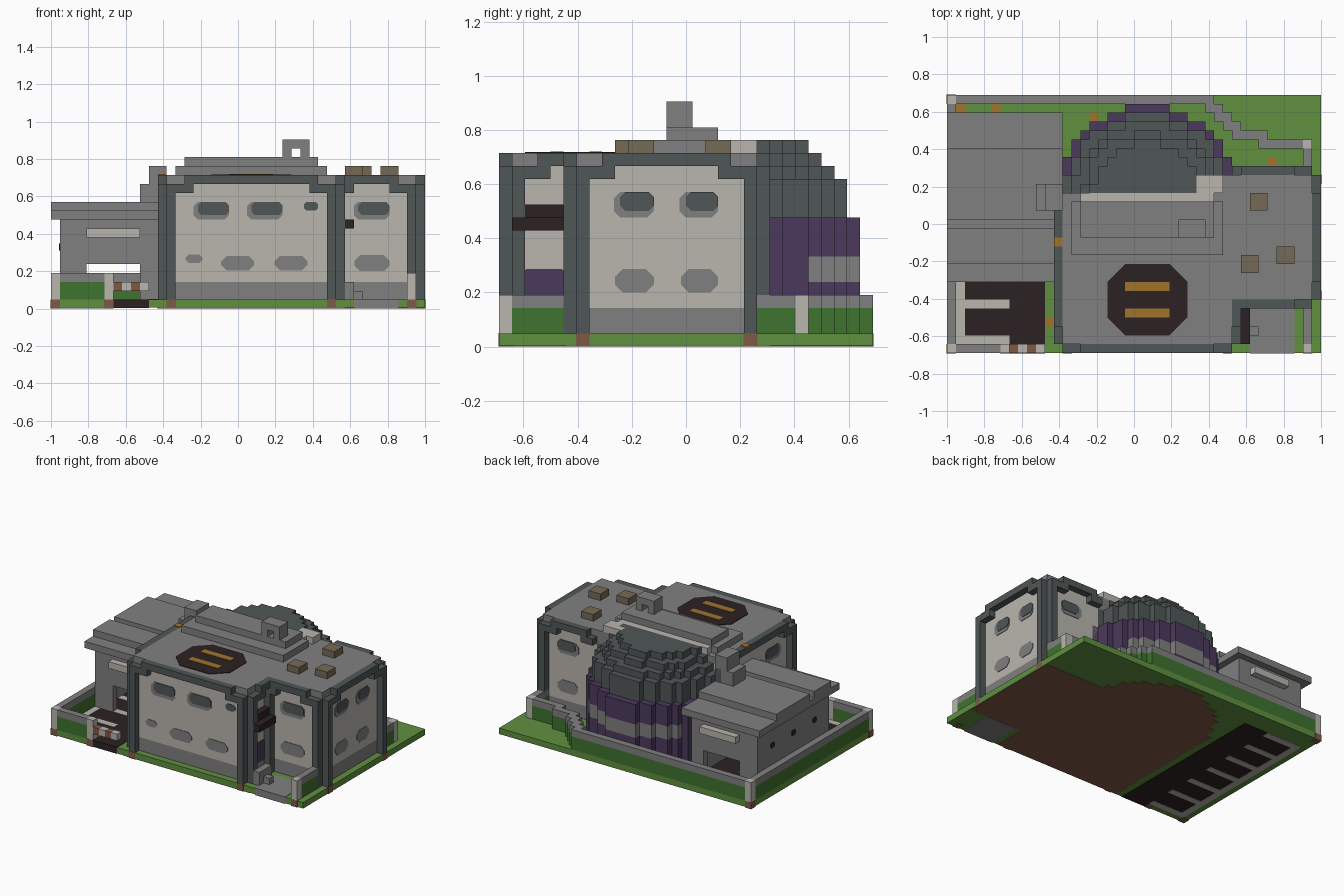
import bpy, bmesh, math
from mathutils import Matrix, Vector

cube = bpy.data.objects.get("Cube")
if cube:
    bpy.data.objects.remove(cube, do_unlink=True)

V = 2 / 42                      # block size
MID = Vector((21, 14.5, 0))     # block grid centre


def material(name, hexa):
    rgb = [int(hexa[i:i + 2], 16) / 255 for i in (0, 2, 4)]
    col = [c / 12.92 if c < 0.04 else ((c + 0.055) / 1.055) ** 2.4 for c in rgb] + [1]
    m = bpy.data.materials.new(name)
    m.use_nodes = True
    m.diffuse_color = col
    node = m.node_tree.nodes["Principled BSDF"]
    node.inputs["Base Color"].default_value = col
    node.inputs["Roughness"].default_value = 0.9
    return m


GRASS = material("grass", "609040")
HEDGE = material("hedge", "3E732D")
SLATE = material("slate", "505657")
GREY = material("grey", "808080")
PALE = material("pale", "BAB6AF")
DARK = material("dark", "2C2222")
PURPLE = material("purple", "4B3A5C")
TAN = material("tan", "766A56")
ORANGE = material("orange", "A0742A")
BROWN = material("brown", "805A46")


def finish(name, mat, bm):
    me = bpy.data.meshes.new(name)
    bm.to_mesh(me)
    bm.free()
    me.materials.append(mat)
    bpy.context.collection.objects.link(bpy.data.objects.new(name, me))


def part(name, mat, *boxes):
    """Boxes given in blocks as (x0, x1, y0, y1, z0, z1)."""
    bm = bmesh.new()
    for x0, x1, y0, y1, z0, z1 in boxes:
        mid = Vector((x0 + x1, y0 + y1, z0 + z1)) / 2 - MID
        size = Vector((x1 - x0, y1 - y0, z1 - z0))
        bmesh.ops.create_cube(bm, size=1, matrix=Matrix.Translation(mid * V)
                              @ Matrix.Diagonal((size * V).to_4d()))
    finish(name, mat, bm)


def plate(name, mat, axis, face, out, u0, u1, v0, v1, cut=0.5, thick=0.08):
    """Thin plate with clipped corners on a plane across the axis."""
    bm = bmesh.new()
    pts = [(u0 + cut, v0), (u1 - cut, v0), (u1, v0 + cut), (u1, v1 - cut),
           (u1 - cut, v1), (u0 + cut, v1), (u0, v1 - cut), (u0, v0 + cut)]
    verts = []
    for u, v in pts:
        p = [u, v]
        p.insert(axis, face)
        verts.append(bm.verts.new((Vector(p) - MID) * V))
    f = bm.faces.new(verts)
    ext = bmesh.ops.extrude_face_region(bm, geom=[f])["geom"]
    off = Vector((0, 0, 0))
    off[axis] = out * thick * V
    bmesh.ops.translate(bm, vec=off, verts=[g for g in ext if isinstance(g, bmesh.types.BMVert)])
    bmesh.ops.recalc_face_normals(bm, faces=bm.faces)
    finish(name, mat, bm)


def cell(x, y, z0, z1, grow=0.0):
    return (x - grow, x + 1 + grow, y - grow, y + 1 + grow, z0, z1)


# Ground, floors, paving and parking
part("ground", GRASS, (0, 42, 0, 29, 0.1, 1))
part("building_floor", BROWN, (12.1, 33, 0.1, 18, 0, 0.5), (32, 41.9, 5.1, 21, 0, 0.5))
part("paving", GREY, (34, 39, -0.02, 5, 0, 1.06))
part("parking", DARK, (2, 11, 1, 26, 0.05, 1.05), (7, 11, -0.02, 2, 0.05, 1.05))
part("parking_lines", PALE, (1, 2, 1, 26, 0, 1.1), *[(2, 7, y, y + 1, 0, 1.1) for y in range(1, 26, 4)])
part("flowers", ORANGE, *[cell(x, y, 1, 1.1) for x, y in ((1, 27), (5, 27), (16, 26), (36, 21), (11, 3))])

# Perimeter hedge with cap, posts and gate
runs = [(0, 1, 1, 28), (1, 6, 0, 1), (1, 30, 28, 29), (29, 31, 27, 28), (30, 32, 26, 27),
        (31, 33, 25, 26), (32, 36, 24, 25), (35, 40, 23, 24), (40, 41, 20, 23), (40, 41, 1, 5)]
part("hedge", HEDGE, *[r + (1, 3) for r in runs])
part("hedge_cap", GREY, *[r + (3, 4) for r in runs])
posts = [(0, 0), (0, 28), (6, 0), (40, 0), (40, 23)]
part("posts", PALE, *[cell(x, y, 1, 4, 0.01) for x, y in posts])
part("gate_brown", BROWN, cell(7, 0, 2, 3), cell(9, 0, 2, 3))
part("gate_pale", PALE, cell(8, 0, 2, 3), cell(10, 0, 2, 3))

# Main hall and wing
halls = [(13, 32, 1, 18), (32, 41, 6, 20)]
part("hall_base", GREY, *[h + (1, 3) for h in halls])
part("hall_walls", PALE, *[h + (3, 14) for h in halls])
part("hall_roof", GREY, *[h + (14, 15) for h in halls], (30, 32, 18, 20, 13, 15))
pillars = [(13, 0), (12, 1), (31, 0), (32, 1), (40, 5), (41, 6), (40, 20), (41, 19)]
part("pillars", SLATE, *[cell(x, y, 1, 14) for x, y in pillars], cell(12, 18, 1, 14), cell(32, 5, 1, 14))
part("pillar_feet", BROWN, *[cell(x, y, 0, 1, 0.03) for x, y in pillars + posts[:4]])


def trim(name, along_x, line, a, b):
    """Roof beam with a bracket at each end."""
    spans = [(a + 2, b - 2, 14, 15), (a + 1, a + 3, 13, 14), (b - 3, b - 1, 13, 14)]
    part(name, SLATE, *[(s, e, line, line + 1, z0, z1) if along_x else
                        (line, line + 1, s, e, z0, z1) for s, e, z0, z1 in spans])


trim("front_beam", True, 0, 13, 32)
trim("wing_front_beam", True, 5, 31, 41)
trim("wing_back_beam", True, 20, 31, 41)
trim("left_beam", False, 41, 6, 20)
trim("right_beam", False, 12, 1, 20)
trim("entrance_beam", False, 32, 1, 8)


# Windows: grey frame with slate glass above, grey panel below
def windows(name, axis, face, out, spans):
    for u0, u1 in spans:
        plate(name + "_frame", GREY, axis, face, out, u0, u1, 10, 12)
        plate(name + "_glass", SLATE, axis, face, out, u0 + 0.5, u1, 10.5, 12, 0.4, 0.14)
        plate(name + "_panel", GREY, axis, face, out, u0 + 0.1, u1, 4.2, 6, 0.6)


windows("wing_front_window", 1, 6, -1, [(34, 38)])
windows("wing_left_window", 0, 41, 1, [(8.9, 12), (14, 17)])
windows("wing_back_window", 1, 20, 1, [(35, 38.5)])
windows("hall_right_window", 0, 13, -1, [(3.5, 7)])
for u in (16, 22):
    plate("hall_window_frame", GREY, 1, 1, -1, u, u + 4, 10, 12)
    plate("hall_window_glass", SLATE, 1, 1, -1, u + 0.5, u + 4, 10.5, 12, 0.4, 0.14)
    plate("hall_panel", GREY, 1, 1, -1, u + 3.1, u + 6.8, 4.3, 5.9, 0.6)
plate("small_window", SLATE, 1, 1, -1, 28.4, 30, 11, 12, 0.3)
plate("small_panel", GREY, 1, 1, -1, 15.1, 17, 5.1, 6.1, 0.4)

# Entrance awning, door and bench
part("awning", DARK, (32, 34, 1, 5, 9, 10), (32, 33, 2, 5, 10, 11))
plate("door", PURPLE, 0, 32, 1, 2, 5, 3, 6, 0.1)
part("bench", GREY, (33, 34, 1, 4, 1, 3), (34, 35, 2, 3, 1, 2))

# Roof build-up, vents and landing pad
part("roof_step", GREY, (14, 31, 11, 17, 15, 16), (15, 30, 13, 17, 16, 17))
part("roof_light", PALE, (15, 30, 17, 18, 15, 16), (28, 31, 18, 20, 15, 16))
part("roof_side_step", GREY, (10, 12, 16, 19, 12, 14), (11, 13, 16, 19, 14, 16))
part("roof_antenna", GREY, (26, 29, 13, 15, 18, 19), (26, 27, 13, 15, 17, 18), (28, 29, 13, 15, 17, 18))
part("vents", TAN, *[(x, x + 2, y, y + 2, 15, 16) for x, y in ((34, 16), (33, 9), (37, 10))])
plate("landing_pad", DARK, 2, 15, 1, 18, 27, 2, 10, 2)
part("pad_stripes", ORANGE, *[(20, 25, y, y + 1, 15, 15.14) for y in (4, 7)])
part("roof_lamp", ORANGE, (12, 13, 12, 13, 14.9, 15.1))


# Stepped round tower
def rows(r, z0, z1, first=1, last=99):
    out = []
    for d in range(first, min(r, last) + 1):
        w = int(math.sqrt((r + 0.25) ** 2 - d * d))
        out.append((22 - w, 23 + w, 17 + d, 18 + d, z0, z1))
    return out


part("tower_wall", PURPLE, *rows(10, 1, 5), *rows(10, 5, 7, 1, 6), *rows(10, 7, 10))
part("tower_window", GREY, *rows(10, 5, 7, 7))
part("tower_dome", SLATE, *rows(9, 10, 13), *rows(8, 13, 14), *rows(7, 14, 15), *rows(6, 15, 16))
part("tower_floor", BROWN, *rows(10, 0, 0.5, 1))

# Garage, open at both ends
ends = []
for y in (9, 25):
    ends += [(1, 4, y, y + 1, 1, 10), (10, 12, y, y + 1, 1, 10), (4, 10, y, y + 1, 5, 10)]
part("garage_walls", GREY, (1, 2, 9, 26, 1, 10), (11, 12, 9, 26, 1, 10), *ends)
part("garage_strips", PALE, (4, 10, 8, 9, 8, 9), (4, 10, 26, 27, 8, 9))
part("garage_roof", GREY, (0, 13, 8, 27, 10, 11), (0, 13, 10, 14, 11, 12), (0, 13, 15, 23, 11, 12))
for y in (12, 17, 22):
    plate("garage_slot", DARK, 0, 1, -1, y, y + 1, 6.5, 7.3, 0.2)
